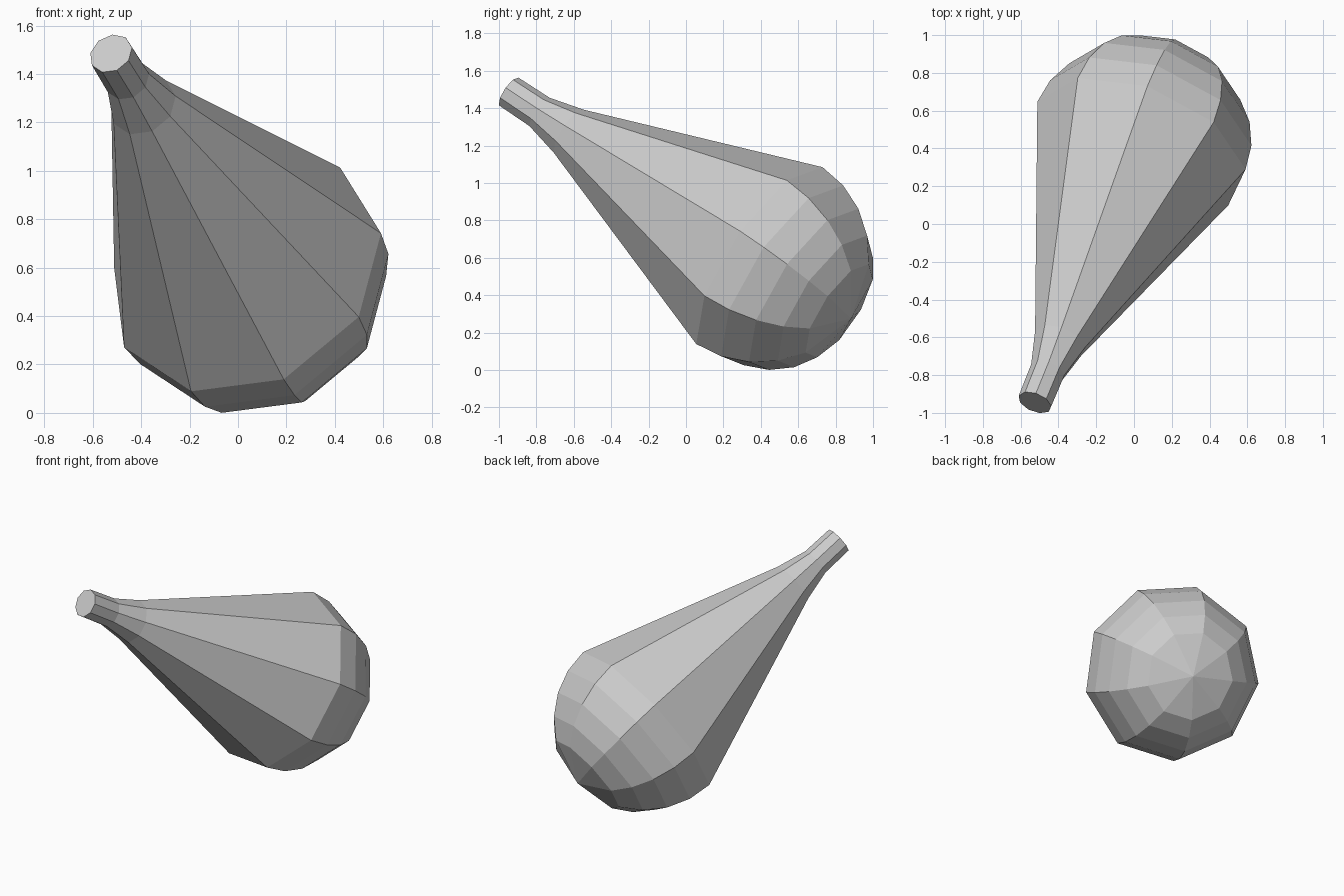
import bpy, bmesh, math
from mathutils import Vector

if "Cube" in bpy.data.objects:
    bpy.data.objects.remove(bpy.data.objects["Cube"])

SIDES = 9
R = 0.593                                   # bulb radius
tip = Vector((-0.525, -0.945, 1.485))       # centre of the neck's open end
bulb = Vector((0.033, 0.414, 0.584))        # centre of the rounded end
axis = (bulb - tip).normalized()
length = (bulb - tip).length

# Frame across the axis, first corner on the upper right
u = Vector((0.387, 0.126, 0.426))
u = (u - axis * u.dot(axis)).normalized()
v = axis.cross(u)

# Profile (distance along axis, radius): neck, cone, then rounded end in 15 degree steps
profile = [(0, 0.0925), (0.21, 0.095), (0.41, 0.143)]
for deg in (0, 15, 30, 45, 60):
    a = math.radians(deg)
    profile.append((length + R * math.sin(a), R * math.cos(a)))

bm = bmesh.new()
rings = []
for t, r in profile:
    ring = []
    for i in range(SIDES):
        a = 2 * math.pi * i / SIDES
        ring.append(bm.verts.new(tip + axis * t + (u * math.cos(a) + v * math.sin(a)) * r))
    rings.append(ring)

# Side walls, flat neck cap and pointed fan closing the bulb
pole = bm.verts.new(tip + axis * (length + R))
for i in range(SIDES):
    j = (i + 1) % SIDES
    for a, b in zip(rings, rings[1:]):
        bm.faces.new((a[i], a[j], b[j], b[i]))
    bm.faces.new((rings[-1][i], rings[-1][j], pole))
bm.faces.new(rings[0])
bmesh.ops.recalc_face_normals(bm, faces=bm.faces)

mesh = bpy.data.meshes.new("tapered_bulb")
bm.to_mesh(mesh)
bm.free()
obj = bpy.data.objects.new("tapered_bulb", mesh)
bpy.context.collection.objects.link(obj)
